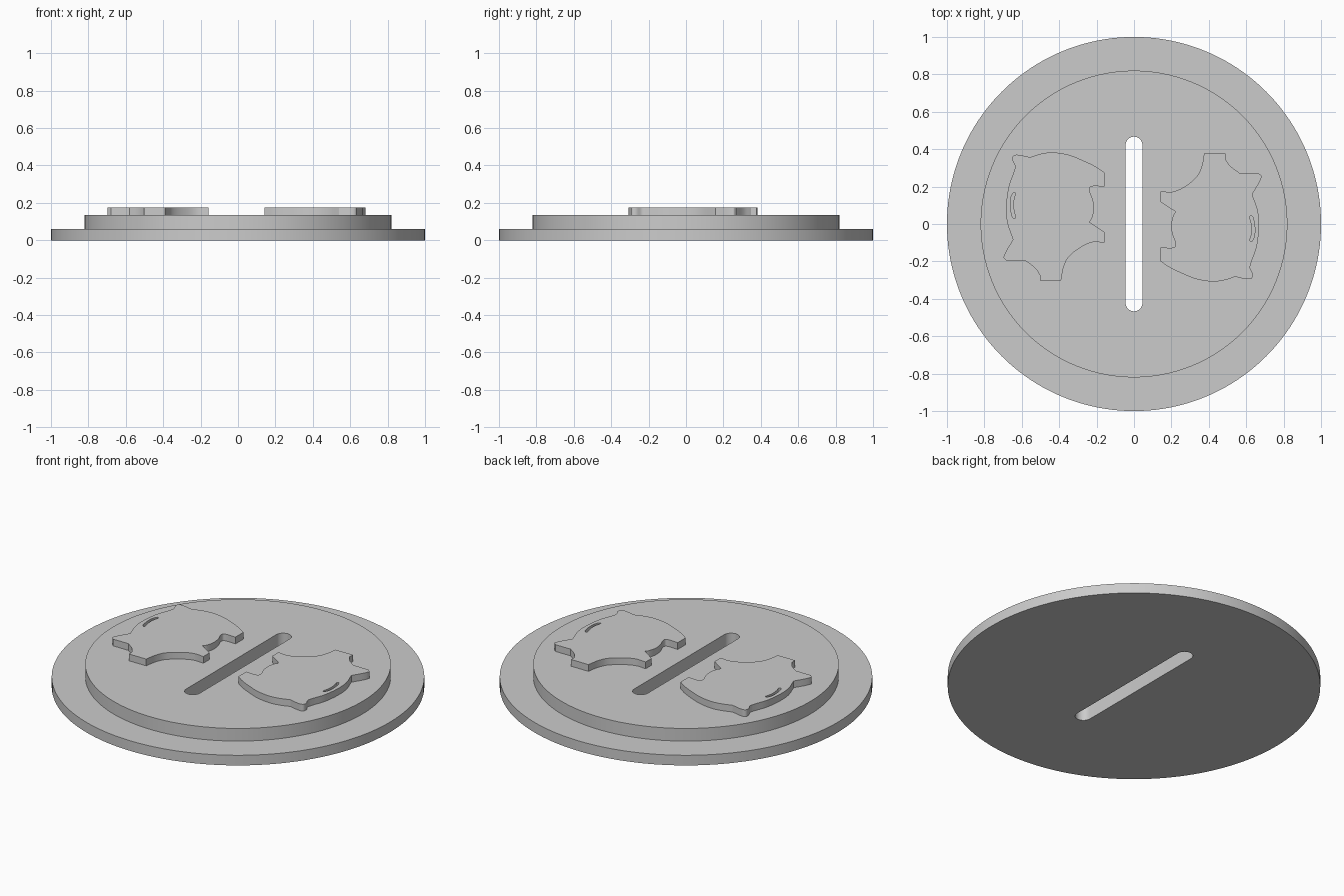
import bpy
import bmesh
from math import cos, sin, pi, radians
from mathutils import Vector
from mathutils.geometry import interpolate_bezier

cube = bpy.data.objects.get("Cube")
if cube:
    bpy.data.objects.remove(cube, do_unlink=True)

gray = bpy.data.materials.new("plain gray")
gray.use_nodes = True
color = (0.6, 0.6, 0.6, 1)
gray.diffuse_color = color
gray.node_tree.nodes["Principled BSDF"].inputs["Base Color"].default_value = color


def arc(center_y, radius, start, end, steps):
    """Points along an arc centred on the y axis."""
    angles = [start + (end - start) * i / steps for i in range(steps + 1)]
    return [Vector((radius * cos(a), center_y + radius * sin(a))) for a in angles]


def smooth_loop(points, corners=()):
    """Closed curve through points in hundredths, kept sharp at the corners."""
    pts = [Vector(p) / 100 for p in points]
    n = len(pts)

    def handle(i, other, sign):
        length = (pts[other] - pts[i]).length / 3
        if points[i] in corners:
            return pts[i] + (pts[other] - pts[i]) / 3
        tangent = (pts[(i + 1) % n] - pts[i - 1]).normalized()
        return pts[i] + tangent * length * sign

    loop = []
    for i in range(n):
        j = (i + 1) % n
        loop += interpolate_bezier(pts[i], handle(i, j, 1), handle(j, i, -1), pts[j], 7)[:-1]
    return [Vector((p[0], p[1])) for p in loop]


def plate(name, loops, bottom, top):
    """Flat solid from an outline and its holes."""
    curve = bpy.data.curves.new(name, "CURVE")
    curve.dimensions = "2D"
    curve.fill_mode = "BOTH"
    curve.extrude = (top - bottom) / 2
    for loop in loops:
        spline = curve.splines.new("POLY")
        spline.points.add(len(loop) - 1)
        for point, co in zip(spline.points, loop):
            point.co = (co.x, co.y, 0, 1)
        spline.use_cyclic_u = True
    ob = bpy.data.objects.new(name, curve)
    bpy.context.collection.objects.link(ob)
    ob.location.z = (top + bottom) / 2
    bpy.ops.object.select_all(action="DESELECT")
    ob.select_set(True)
    bpy.context.view_layer.objects.active = ob
    bpy.ops.object.convert(target="MESH")
    ob = bpy.context.view_layer.objects.active
    bm = bmesh.new()
    bm.from_mesh(ob.data)
    bmesh.ops.remove_doubles(bm, verts=bm.verts, dist=0.0001)
    bmesh.ops.recalc_face_normals(bm, faces=bm.faces)
    bm.to_mesh(ob.data)
    bm.free()
    ob.data.materials.clear()
    ob.data.materials.append(gray)
    bpy.ops.object.shade_smooth_by_angle(angle=radians(30))
    return ob


# Stepped round lid with a long slot through it
slot = arc(0.422, 0.045, 0, pi, 14) + arc(-0.422, 0.045, pi, 2 * pi, 14)
for name, radius, bottom, top in (("lid_flange", 1, 0, 0.06), ("lid_plug", 0.82, 0.06, 0.135)):
    plate(name, [arc(0, radius, 0, 2 * pi, 160)[:-1], slot], bottom, top)

# Pig silhouette: back, rear, legs, snout, face and ear
outline = [
    (-64.5, 36.5), (-62, 37), (-55.5, 35.7), (-50, 37.5), (-43.5, 38.3), (-35, 37), (-28, 34.3),
    (-21, 31), (-15.7, 27.5), (-15.7, 20), (-23, 20), (-23.8, 18), (-22, 13), (-21.4, 8),
    (-22.4, 3.2), (-23.8, 1), (-15.7, -4.3), (-15.7, -10), (-22.4, -9.8), (-29, -12.8),
    (-35, -17.8), (-37.6, -23), (-39, -30.3), (-50.3, -30.3), (-50.3, -27.3),
    (-53, -23.5), (-58, -19.7), (-68, -19.7), (-69.7, -17.6), (-64.7, -8.3), (-67.8, 1),
    (-68.3, 10), (-67, 20), (-64.2, 28), (-63.6, 31), (-65, 34.2),
]
corners = {
    (-55.5, 35.7), (-15.7, 27.5), (-15.7, 20), (-23.8, 1), (-15.7, -4.3), (-15.7, -10),
    (-39, -30.3), (-50.3, -30.3), (-50.3, -27.3), (-58, -19.7), (-68, -19.7), (-64.7, -8.3),
}
groove = [
    (-64.4, 16.8), (-65.8, 14), (-66.1, 10), (-65.6, 6), (-64.6, 3.2),
    (-63.4, 3.4), (-64.1, 6.5), (-64.5, 10), (-64.2, 13.5), (-63.5, 16.4),
]
loops = [smooth_loop(outline, corners), smooth_loop(groove)]
pigs = [plate(side + "_pig", loops, 0.135, 0.175) for side in ("right", "left")]

# The second pig is turned half way round
pigs[1].rotation_euler.z = pi
pigs[1].location.x = -0.015
pigs[1].location.y = 0.075
